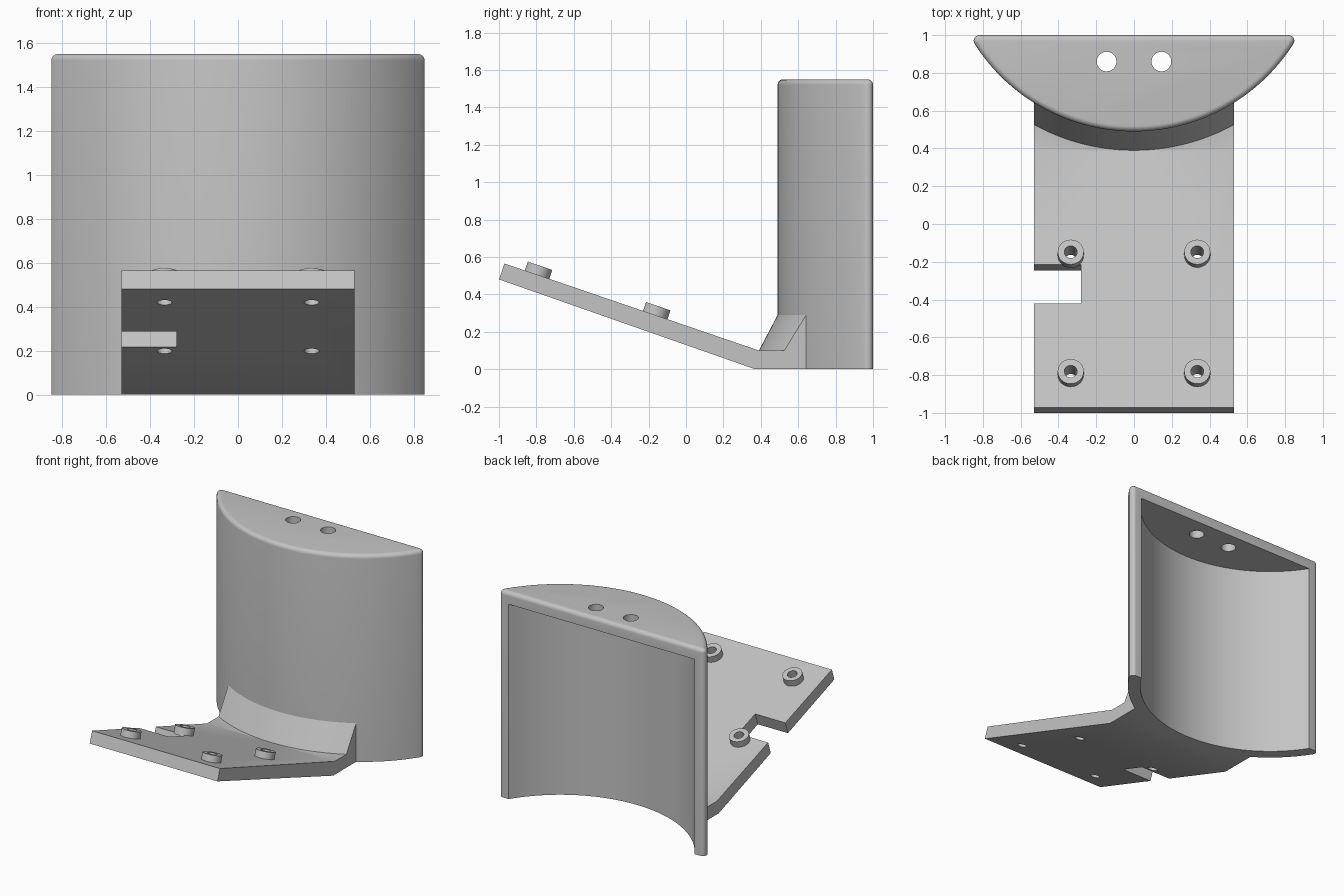
import bpy, bmesh
from math import atan, cos, sin, pi, sqrt, atan2
from mathutils import Matrix, Vector

if "Cube" in bpy.data.objects:
    bpy.data.objects.remove(bpy.data.objects["Cube"])

AXIS_Y = 1.49        # centre of the curved wall
R_OUT, R_IN = 1.0, 0.913
HEIGHT, ROUND = 1.55, 0.03
HALF = 0.53          # half width of the plate
THICK = 0.09
TILT = Matrix.Translation((0, 0.39, 0.1)) @ Matrix.Rotation(-atan(0.342), 4, "X")

grey = bpy.data.materials.new("light grey")
grey.use_nodes = True
colour = (0.55, 0.55, 0.55, 1)
grey.diffuse_color = colour
grey.node_tree.nodes["Principled BSDF"].inputs["Base Color"].default_value = colour


def make(name, bm):
    bmesh.ops.remove_doubles(bm, verts=bm.verts, dist=1e-5)
    bmesh.ops.recalc_face_normals(bm, faces=bm.faces)
    mesh = bpy.data.meshes.new(name)
    bm.to_mesh(mesh)
    bm.free()
    obj = bpy.data.objects.new(name, mesh)
    bpy.context.collection.objects.link(obj)
    mesh.materials.append(grey)
    return obj


def loft(name, rings):
    """Closed solid through rings of equal point count."""
    bm = bmesh.new()
    loops = [[bm.verts.new(p) for p in ring] for ring in rings]
    n = len(loops[0])
    for a, b in zip(loops, loops[1:]):
        for i in range(n):
            j = (i + 1) % n
            bm.faces.new((a[i], a[j], b[j], b[i]))
    bm.faces.new(loops[0][::-1])
    bm.faces.new(loops[-1])
    return make(name, bm)


def cylinder(name, radius, depth, matrix):
    bm = bmesh.new()
    bmesh.ops.create_cone(bm, cap_ends=True, segments=40, radius1=radius,
                          radius2=radius, depth=depth, matrix=matrix)
    return make(name, bm)


def combine(obj, other, operation="DIFFERENCE", keep=False):
    other.hide_render = True
    mod = obj.modifiers.new("cut", "BOOLEAN")
    mod.operation, mod.object, mod.solver = operation, other, "EXACT"
    bpy.context.view_layer.objects.active = obj
    bpy.ops.object.modifier_apply(modifier=mod.name)
    if not keep:
        bpy.data.objects.remove(other)


def smooth(obj):
    bpy.ops.object.select_all(action="DESELECT")
    obj.select_set(True)
    bpy.context.view_layer.objects.active = obj
    bpy.ops.object.shade_smooth_by_angle(angle=0.5)


def arc(cx, cy, r, start, end, steps):
    return [(cx + r * cos(start + (end - start) * i / steps),
             cy + r * sin(start + (end - start) * i / steps)) for i in range(steps)]


def shell_outline(inset, z):
    """Circular segment with rounded corners, moved inward by inset."""
    cy = 1 - ROUND
    cx = sqrt((R_OUT - ROUND) ** 2 - (AXIS_Y - cy) ** 2)
    a = atan2(cy - AXIS_Y, cx)
    r = ROUND - inset
    pts = arc(0, AXIS_Y, R_OUT - inset, -pi - a, a, 72)
    pts += arc(cx, cy, r, a, pi / 2, 8) + [(cx, cy + r)]
    pts += arc(-cx, cy, r, pi / 2, pi - a, 8)
    return [(x, y, z) for x, y in pts]


def arc_front(radius, half, back, z, steps=48):
    """Curved front edge closed by a straight back."""
    xs = [half * (2 * i / steps - 1) for i in range(steps + 1)]
    pts = [(x, AXIS_Y - sqrt(radius ** 2 - x * x), z) for x in xs]
    return pts + [(half, back, z), (-half, back, z)]


# Curved back shell with a rounded top edge
rings = [shell_outline(0, 0)]
for i in range(7):
    t = pi / 2 * i / 6
    rings.append(shell_outline(ROUND * (1 - cos(t)), HEIGHT - ROUND + ROUND * sin(t)))
shell = loft("back_shell", rings)

# Hollow open at the back and the bottom
inner_half = sqrt(R_IN ** 2 - (AXIS_Y - 1) ** 2)
combine(shell, loft("hollow_cutter", [arc_front(R_IN, inner_half, 1.2, z, 72)
                                      for z in (-0.1, HEIGHT - THICK)]))

# Two holes in the top
for x in (-0.145, 0.145):
    combine(shell, cylinder("top_hole_cutter", 0.052, 0.4,
                            Matrix.Translation((x, 0.86, HEIGHT))))

# Bent mounting plate: tilted slab and level foot
end_top = TILT @ Vector((0, -1.438, 0))
end_low = TILT @ Vector((0, -1.438, -THICK))
profile = [(end_low.y, end_low.z), (0.37, 0), (0.9, 0), (0.9, 0.1), (0.39, 0.1),
           (end_top.y, end_top.z)]
plate = loft("mounting_plate", [[(x, y, z) for y, z in profile] for x in (-HALF, HALF)])

# Sloped web between the foot and the shell
web = loft("web", [arc_front(r, HALF, 0.9, z)
                   for r, z in ((1.1, 0.06), (1.1, 0.1), (0.99, 0.309))])
combine(plate, web, "UNION")
combine(plate, loft("wall_cutter", [arc_front(0.99, 0.7, 1.2, z) for z in (-0.1, 0.5)]))

# Notch in the right edge
bm = bmesh.new()
bmesh.ops.create_cube(bm, size=1, matrix=TILT @ Matrix.Translation((-0.53, -0.748, 0))
                      @ Matrix.Diagonal((0.5, 0.216, 0.5, 1)))
combine(plate, make("notch_cutter", bm))

# Four hollow standoffs with screw holes through the plate
for row, y in (("front", -1.254), ("rear", -0.586)):
    for side, x in (("left", 0.335), ("right", -0.335)):
        spot = TILT @ Matrix.Translation((x, y, 0))
        standoff = cylinder(f"standoff_{row}_{side}", 0.069, 0.06,
                            spot @ Matrix.Translation((0, 0, 0.02)))
        hole = cylinder("screw_cutter", 0.034, 0.5, spot)
        combine(standoff, hole, keep=True)
        combine(plate, hole)
        smooth(standoff)

smooth(shell)
smooth(plate)
